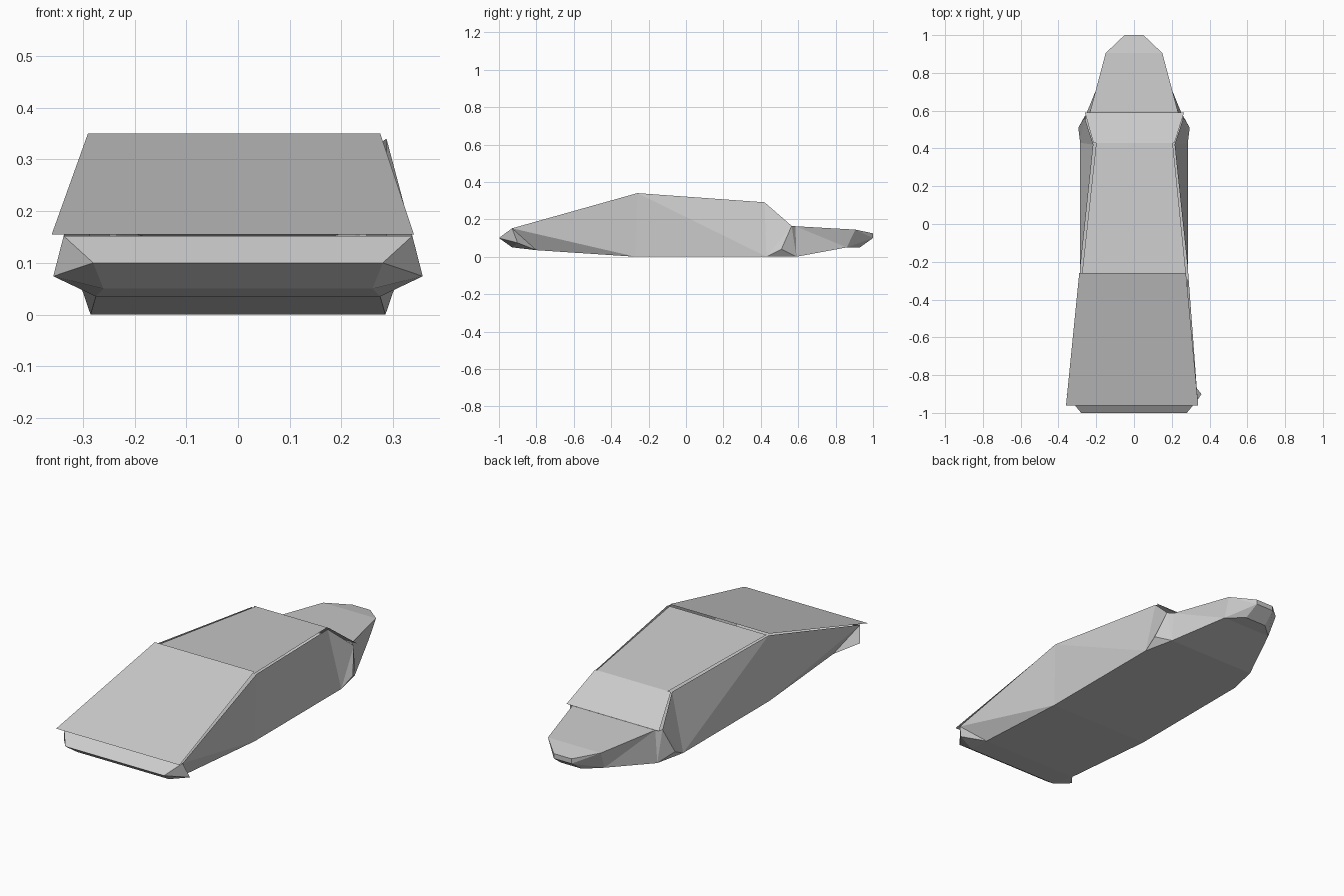
import bpy, bmesh

if "Cube" in bpy.data.objects:
    bpy.data.objects.remove(bpy.data.objects["Cube"])

# Right-hand corner points of the wedge hull
P = {
    "lip": (0.337, -0.93, 0.152), "bumper": (0.28, -1.0, 0.10),
    "chin": (0.26, -0.93, 0.05), "chin2": (0.275, -0.80, 0.035),
    "spike": (0.357, -0.90, 0.074),
    "floor1": (0.285, -0.27, 0.0), "floor2": (0.285, 0.43, 0.0),
    "floor3": (0.25, 0.59, 0.0),
    "roof1": (0.287, -0.26, 0.340), "roof2": (0.215, 0.42, 0.291),
    "hip": (0.262, 0.565, 0.165), "flare": (0.295, 0.51, 0.04),
    "deck": (0.235, 0.585, 0.163), "nose_top": (0.15, 0.905, 0.145),
    "nose_low": (0.14, 0.86, 0.05), "tip_top": (0.05, 1.0, 0.125),
    "tip_mid": (0.05, 1.0, 0.10), "tip_low": (0.06, 0.93, 0.05),
}


def build(name, strips, sides):
    """Strips span left to right; side faces are made on both sides."""
    bm = bmesh.new()
    verts = {}

    def v(key, s):
        if (key, s) not in verts:
            x, y, z = P[key]
            verts[key, s] = bm.verts.new((x * s, y, z))
        return verts[key, s]

    for chain in strips:
        keys = chain.split()
        for a, b in zip(keys, keys[1:]):
            bm.faces.new((v(a, 1), v(b, 1), v(b, -1), v(a, -1)))
    for face in sides:
        for s in (1, -1):
            bm.faces.new([v(k, s) for k in face.split()])
    bmesh.ops.recalc_face_normals(bm, faces=bm.faces)
    finish(name, bm)


def finish(name, bm):
    me = bpy.data.meshes.new(name)
    bm.to_mesh(me)
    bm.free()
    bpy.context.collection.objects.link(bpy.data.objects.new(name, me))


def panel(name, front, back):
    """Flat trapezoid panel; each end is (left x, right x, y, z)."""
    bm = bmesh.new()
    l, r, y, z = front
    l2, r2, y2, z2 = back
    bm.faces.new([bm.verts.new(c) for c in
                  ((l, y, z), (r, y, z), (r2, y2, z2), (l2, y2, z2))])
    finish(name, bm)


# Body: bumper, belly and side walls
build("hull",
      ["lip bumper chin chin2 floor1 floor2 floor3"],
      ["lip bumper spike", "bumper chin spike", "spike chin chin2",
       "lip spike chin2", "lip chin2 floor1",
       "lip floor1 roof1", "roof1 floor1 floor2", "roof1 floor2 roof2",
       "roof2 floor2 hip", "hip floor2 flare", "flare floor2 floor3",
       "hip flare floor3"])

# Tapered tail section
build("tail",
      ["deck nose_top tip_top tip_mid tip_low nose_low floor3"],
      ["hip deck floor3", "deck nose_low floor3", "deck nose_top nose_low",
       "nose_top tip_top tip_mid", "nose_top tip_mid nose_low",
       "tip_mid tip_low nose_low"])

# Upper panels, slightly off centre at the front
panel("front_plate", (-0.36, 0.34, -0.96, 0.155), (-0.29, 0.275, -0.26, 0.350))
panel("roof_plate", (-0.275, 0.275, -0.26, 0.340), (-0.20, 0.205, 0.43, 0.294))
panel("rear_plate", (-0.215, 0.215, 0.43, 0.294), (-0.26, 0.265, 0.59, 0.166))
